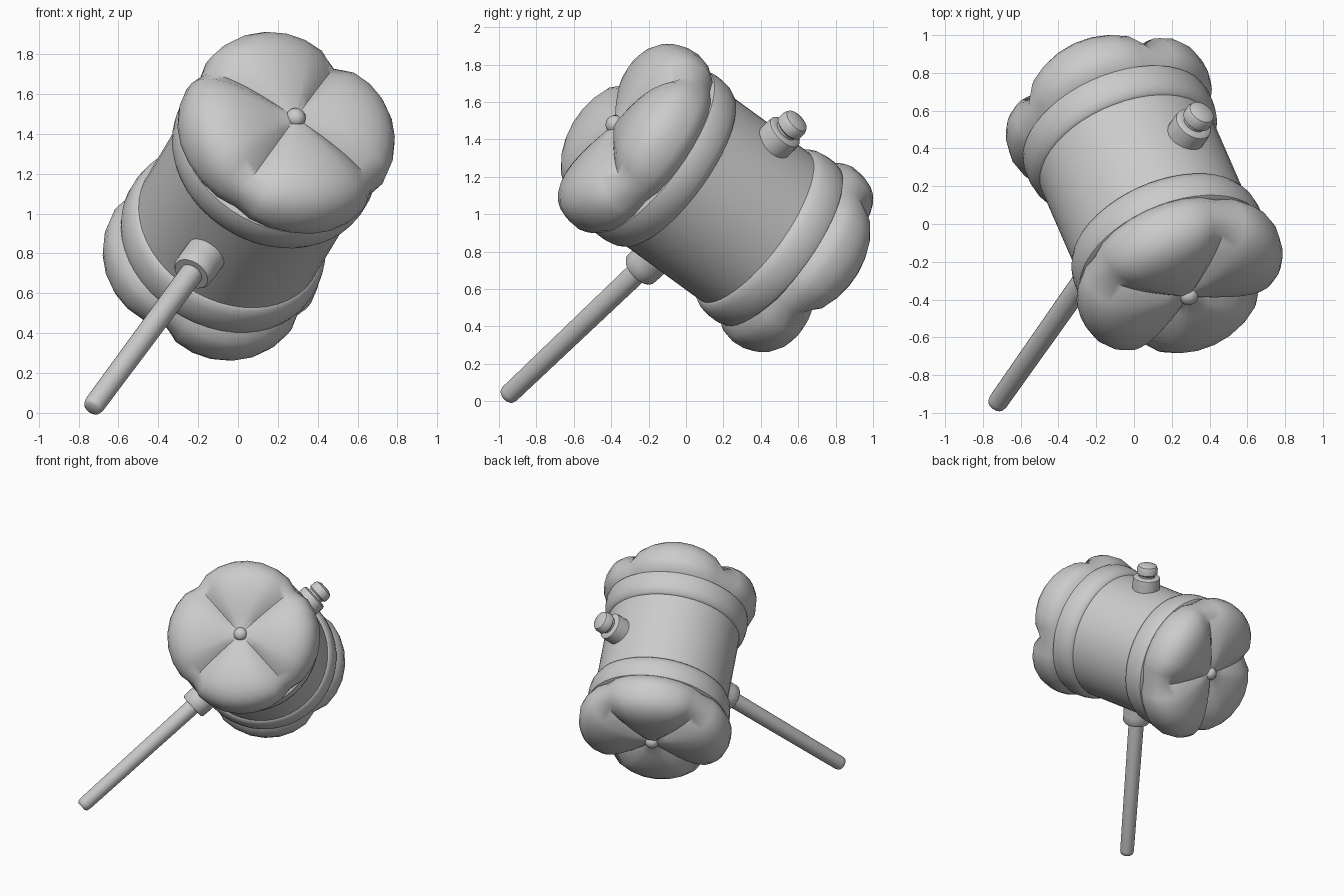
import bpy, bmesh, math
from mathutils import Matrix, Vector

if "Cube" in bpy.data.objects:
    bpy.data.objects.remove(bpy.data.objects["Cube"])

# Shared frame: local x runs along the handle, local z along the head
H = Vector((0.454, 0.645, 0.613)).normalized()
A = Vector((0.327, -0.770, 0.548))
A = (A - H * A.dot(H)).normalized()
C = A.cross(H)
FRAME = Matrix((H, C, A)).transposed().to_4x4()
FRAME.translation = Vector((0.054, 0.158, 1.087))


def skin(name, rings, to_handle=False, angle=40):
    """Join closed rings of points into a capped skin."""
    bm = bmesh.new()
    vs = [[bm.verts.new((p[2], p[1], -p[0]) if to_handle else p) for p in ring] for ring in rings]
    for a, b in zip(vs, vs[1:]):
        n = len(a)
        for i in range(n):
            bm.faces.new((a[i], a[(i + 1) % n], b[(i + 1) % n], b[i]))
    bm.faces.new(vs[0])
    bm.faces.new(vs[-1])
    bmesh.ops.recalc_face_normals(bm, faces=bm.faces)
    me = bpy.data.meshes.new(name)
    bm.to_mesh(me)
    bm.free()
    ob = bpy.data.objects.new(name, me)
    bpy.context.collection.objects.link(ob)
    ob.data.transform(FRAME)
    bpy.ops.object.select_all(action='DESELECT')
    ob.select_set(True)
    bpy.context.view_layer.objects.active = ob
    bpy.ops.object.shade_smooth_by_angle(angle=math.radians(angle))
    return ob


def lathe(name, profile, n=32, to_handle=False):
    rings = [[(r * math.cos(2 * math.pi * i / n), r * math.sin(2 * math.pi * i / n), z)
              for i in range(n)] for r, z in profile]
    return skin(name, rings, to_handle)


def cushion(name, side, n=32, steps=10):
    """Four puffed lobes meeting at creases in line with the handle."""
    rings = []
    for k in range(steps + 4):
        ring = []
        phi = math.radians(1.5 + 88.5 * k / steps)
        for i in range(n):
            t = 2 * math.pi * i / n
            m = abs(math.sin(2 * t)) ** 0.55
            R = 0.515 + 0.055 * m
            if k <= steps:
                s, c = math.sin(phi), max(math.cos(phi), 0)
                r = R * s ** 0.8
                z = 0.54 + 0.17 * c ** 0.8 + 0.09 * m * math.sin(2 * phi) ** 0.8 if c > 1e-6 else 0.54
            else:
                d = (k - steps) / 3
                r = R - (R - 0.47) * d ** 2
                z = 0.54 - 0.13 * d
            ring.append((r * math.cos(t), r * math.sin(t), z * side))
        rings.append(ring)
    return skin(name, rings, angle=60)


# Head barrel
lathe("head_barrel", [(0.49, -0.45), (0.49, 0.45)], 48)

# Both ends: rounded band, lobed cushion, small button
for side, label in ((1, "front"), (-1, "back")):
    band = [(0.485, 0.27), (0.505, 0.285), (0.522, 0.32), (0.53, 0.37),
            (0.53, 0.42), (0.522, 0.45), (0.50, 0.465)]
    lathe(label + "_band", [(r, z * side) for r, z in band], 48)
    cushion(label + "_cushion", side)
    ball = [(0.05 * math.sin(a * math.pi / 8) + 0.001, (0.71 + 0.045 * math.cos(a * math.pi / 8)) * side)
            for a in range(9)]
    lathe(label + "_button", ball, 16)

# Handle shaft with a rounded tip
lathe("handle_shaft", [(0.034, -1.735), (0.047, -1.725), (0.053, -1.70), (0.06, -0.45)], 24, True)

# Collar where the shaft enters the barrel
lathe("handle_collar", [(0.058, -0.635), (0.092, -0.635), (0.103, -0.62), (0.105, -0.57), (0.105, -0.44)], 24, True)

# Socket and end cap on the far side
lathe("top_socket", [(0.105, 0.44), (0.106, 0.54), (0.103, 0.575), (0.09, 0.585), (0.06, 0.585)], 24, True)
lathe("handle_cap", [(0.06, 0.55), (0.065, 0.60), (0.08, 0.612), (0.08, 0.65), (0.07, 0.672), (0.04, 0.686)], 24, True)
